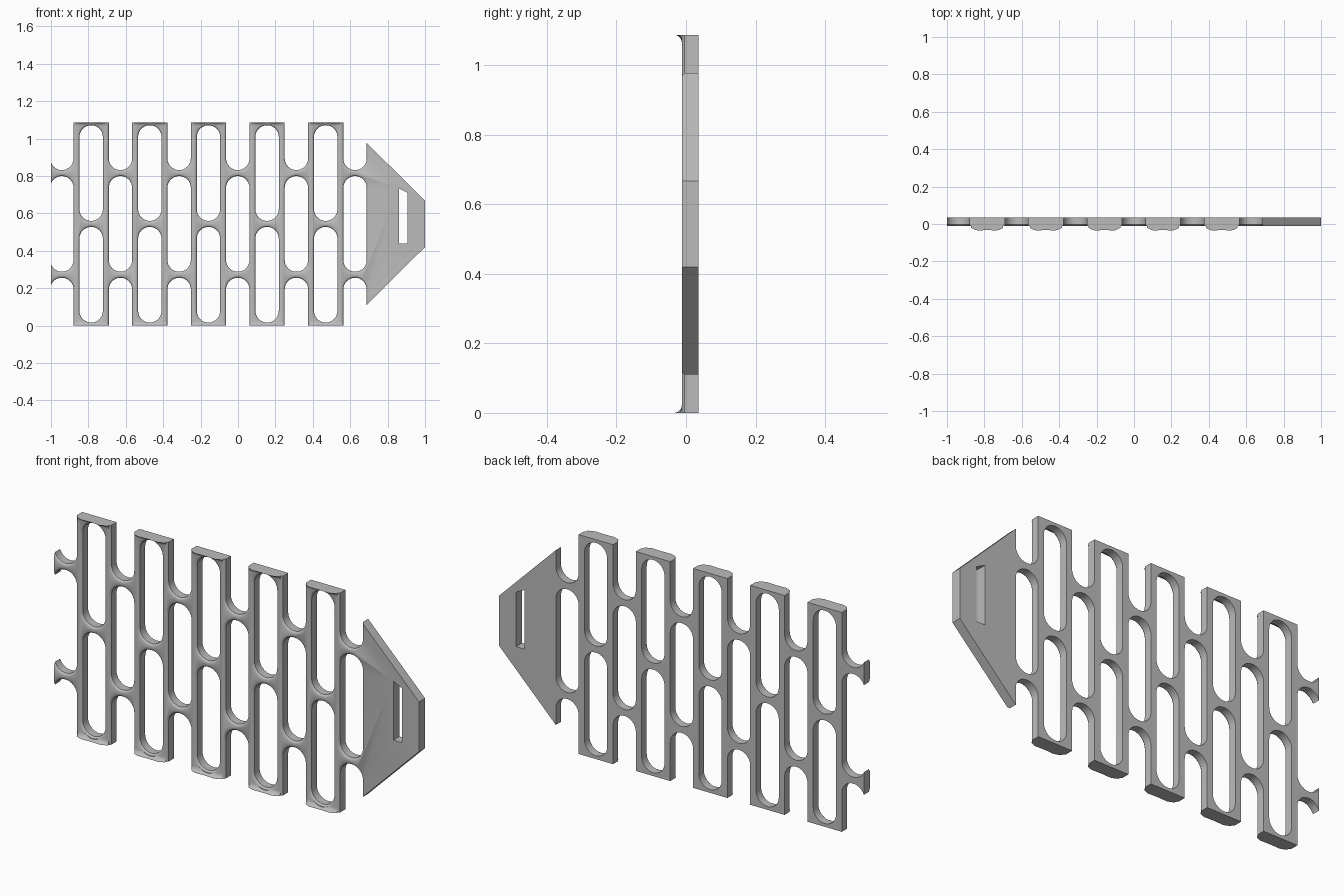
import bpy, bmesh, math

if "Cube" in bpy.data.objects:
    bpy.data.objects.remove(bpy.data.objects["Cube"], do_unlink=True)

FRONT, BACK, HEIGHT = -0.012, 0.036, 1.087
PITCH_X, PITCH_Z = 0.3135, HEIGHT / 2
RADIUS, SLOT_LENGTH = 0.0625, 0.5115
COLUMNS = [-0.785 + PITCH_X * i for i in range(5)]
GAPS = [-0.785 + PITCH_X * (i - 0.5) for i in range(6)]

grey = bpy.data.materials.new("plain grey")
grey.use_nodes = True
grey.diffuse_color = (0.5, 0.5, 0.5, 1)
grey.node_tree.nodes["Principled BSDF"].inputs["Base Color"].default_value = (0.5, 0.5, 0.5, 1)


def loft(bm, rings):
    """Skin a list of closed rings and cap both ends."""
    rows = [[bm.verts.new(p) for p in ring] for ring in rings]
    n = len(rows[0])
    for a, b in zip(rows, rows[1:]):
        for i in range(n):
            bm.faces.new((a[i], a[(i + 1) % n], b[(i + 1) % n], b[i]))
    bm.faces.new(rows[0])
    bm.faces.new(rows[-1])


def finish(bm, name):
    bmesh.ops.recalc_face_normals(bm, faces=bm.faces)
    mesh = bpy.data.meshes.new(name)
    bm.to_mesh(mesh)
    bm.free()
    mesh.materials.append(grey)
    obj = bpy.data.objects.new(name, mesh)
    bpy.context.collection.objects.link(obj)
    return obj


def prism(bm, outline, y0, y1):
    loft(bm, [[(x, y, z) for x, z in outline] for y in (y0, y1)])


def stadium(cx, cz, r, y):
    """Upright slot outline with round ends."""
    straight = SLOT_LENGTH / 2 - RADIUS
    ring = []
    for side in (1, -1):
        for k in range(17):
            a = math.pi * k / 16 + (0 if side > 0 else math.pi)
            ring.append((cx + r * math.cos(a), y, cz + side * straight + r * math.sin(a)))
    return ring


# Slot cutters in a staggered pattern, flared towards the front
bm = bmesh.new()
centres = [(x, PITCH_Z * (k + 0.5)) for x in COLUMNS for k in range(2)]
centres += [(x, PITCH_Z * k) for x in GAPS for k in range(3)]
for cx, cz in centres:
    section = [(0.1, 0), (-0.004, 0), (-0.0065, 0.002), (-0.0095, 0.0045), (FRONT, 0.009), (-0.1, 0.009)]
    loft(bm, [stadium(cx, cz, RADIUS + flare, y) for y, flare in section])
# Long window in the pointed end
prism(bm, [(0.86, 0.44), (0.906, 0.44), (0.906, 0.71), (0.86, 0.733)], -0.1, 0.1)
cutter = finish(bm, "slot_cutter")
cutter.hide_render = True
cutter.hide_viewport = False

# Grid plate with pointed end
bm = bmesh.new()
half = [(1, 0.42), (0.688, 0.11), (0.63, 0.11), (0.63, 0), (-1, 0)]
prism(bm, half + [(x, HEIGHT - z) for x, z in reversed(half)], FRONT, BACK)
plate = finish(bm, "grid_plate")

# Curved lips at both ends of each column
bm = bmesh.new()
LIP = 0.023
stations = [(-0.0945, 0.1), (-0.08, 0.5), (-0.066, 0.8), (-0.05, 1), (-0.03, 0.94), (0, 0.9)]
stations += [(-x, h) for x, h in reversed(stations[:-1])]
for top in (False, True):
    for cx in COLUMNS:
        rings = []
        for x, h in stations:
            ring = [(FRONT + 0.004, 0), (FRONT + 0.004, LIP)]
            for k in range(9):
                a = math.pi / 2 * k / 8
                ring.append((FRONT - LIP * h * (1 - math.cos(a)), LIP * (1 - math.sin(a))))
            rings.append([(cx + x, y, HEIGHT - z if top else z) for y, z in ring])
        loft(bm, rings)
lips = finish(bm, "column_lips")

# Cut the slots, then smooth the curved walls
for obj in (plate, lips):
    cut = obj.modifiers.new("slots", "BOOLEAN")
    cut.operation = "DIFFERENCE"
    cut.solver = "EXACT"
    cut.object = cutter
    bpy.ops.object.select_all(action="DESELECT")
    obj.select_set(True)
    bpy.context.view_layer.objects.active = obj
    bpy.ops.object.modifier_apply(modifier=cut.name)
    bpy.ops.object.shade_smooth_by_angle(angle=math.radians(30))

bpy.data.objects.remove(cutter, do_unlink=True)
